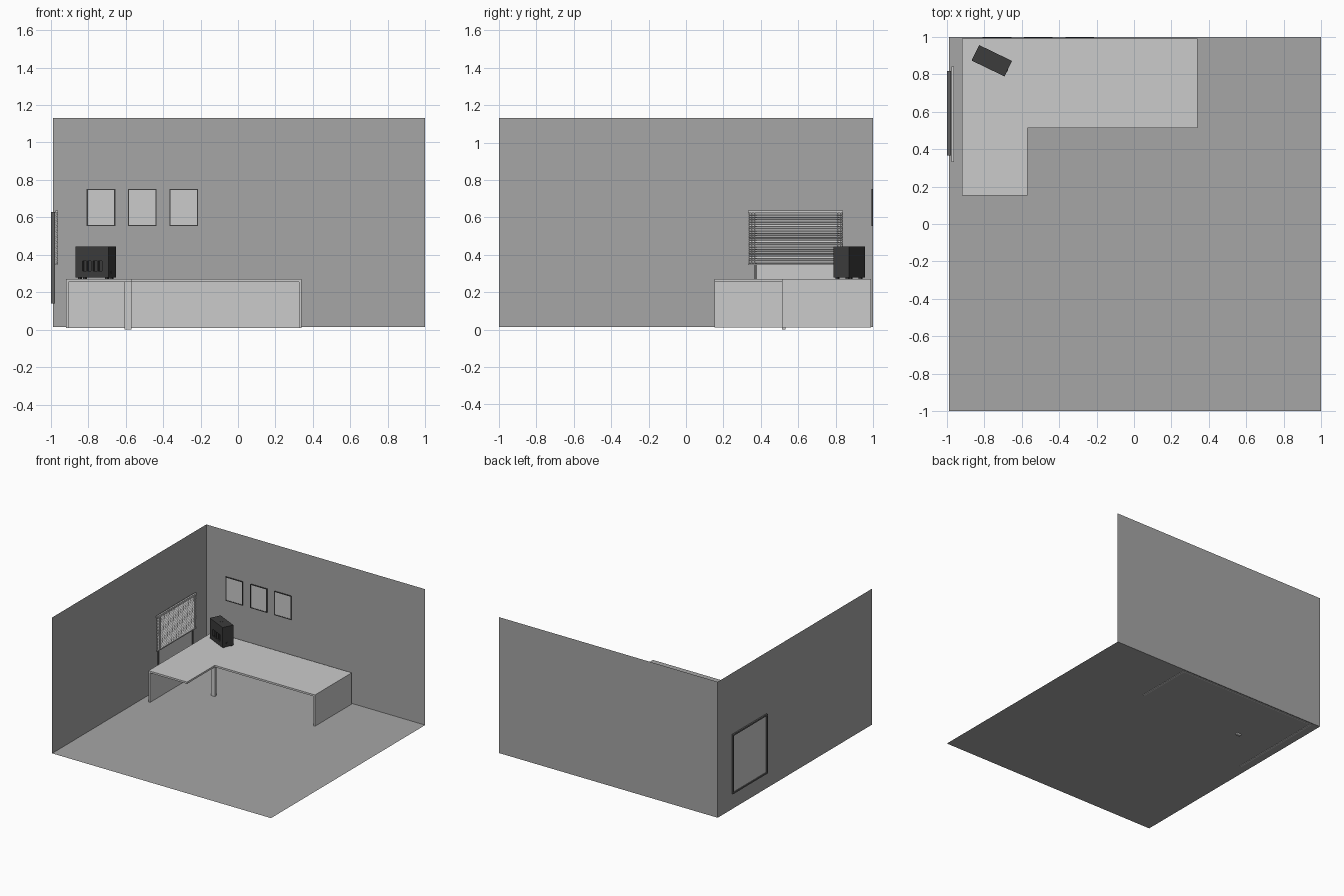
import bpy, bmesh
from math import radians
from mathutils import Matrix

if "Cube" in bpy.data.objects:
    bpy.data.objects.remove(bpy.data.objects["Cube"])


def mat(name, v):
    m = bpy.data.materials.new(name)
    m.diffuse_color = (v, v, v, 1)
    m.use_nodes = True
    m.node_tree.nodes["Principled BSDF"].inputs["Base Color"].default_value = m.diffuse_color
    return m


ROOM, DARK, BLACK = mat("room_grey", 0.38), mat("dark_grey", 0.12), mat("black", 0.045)


def finish(name, bm, m=None):
    me = bpy.data.meshes.new(name)
    bm.to_mesh(me)
    bm.free()
    ob = bpy.data.objects.new(name, me)
    bpy.context.collection.objects.link(ob)
    if m:
        me.materials.append(m)
    return ob


def add_box(bm, x0, x1, y0, y1, z0, z1, rot=None):
    c = Matrix.Translation(((x0 + x1) / 2, (y0 + y1) / 2, (z0 + z1) / 2))
    s = Matrix.Diagonal((x1 - x0, y1 - y0, z1 - z0, 1))
    bmesh.ops.create_cube(bm, size=1, matrix=c @ (rot or Matrix()) @ s)


def boxes(name, dims, m=None):
    bm = bmesh.new()
    for d in dims:
        add_box(bm, *d)
    return finish(name, bm, m)


def quad(name, pts, m):
    bm = bmesh.new()
    bm.faces.new([bm.verts.new(p) for p in pts])
    return finish(name, bm, m)


# Room: floor and two thin walls
L, Z0, Z1 = -0.988, 0.014, 1.13
quad("floor", [(L, -1, Z0), (1, -1, Z0), (1, 1, Z0), (L, 1, Z0)], ROOM)
quad("back_wall", [(L, 1, Z0), (1, 1, Z0), (1, 1, Z1), (L, 1, Z1)], ROOM)
quad("left_wall", [(L, -1, Z0), (L, 1, Z0), (L, 1, Z1), (L, -1, Z1)], ROOM)

# L-shaped desk top
bm = bmesh.new()
outline = [(-0.92, 0.153), (-0.57, 0.153), (-0.57, 0.513), (0.34, 0.513), (0.34, 0.99), (-0.92, 0.99)]
f = bm.faces.new([bm.verts.new((x, y, 0.256)) for x, y in outline])
r = bmesh.ops.extrude_face_region(bm, geom=[f])
bmesh.ops.translate(bm, vec=(0, 0, 0.015), verts=[v for v in r["geom"] if isinstance(v, bmesh.types.BMVert)])
bmesh.ops.recalc_face_normals(bm, faces=bm.faces)
finish("desk_top", bm)

# Desk supports
boxes("desk_left_panel", [(-0.92, -0.906, 0.153, 0.99, 0.01, 0.256)])
boxes("desk_right_panel", [(0.326, 0.34, 0.513, 0.99, 0.01, 0.256)])
boxes("desk_back_panel", [(-0.906, 0.326, 0.976, 0.99, 0.01, 0.256)])
boxes("desk_corner_post", [(-0.606, -0.57, 0.513, 0.532, 0, 0.256)])

# Three framed pictures on the back wall
for i in range(3):
    x0 = -0.808 + i * 0.221
    x1, z0, z1, t = x0 + 0.153, 0.554, 0.751, 0.006
    boxes(f"picture_frame_{i+1}", [
        (x0, x1, 0.993, 0.9995, z0, z0 + t), (x0, x1, 0.993, 0.9995, z1 - t, z1),
        (x0, x0 + t, 0.993, 0.9995, z0 + t, z1 - t), (x1 - t, x1, 0.993, 0.9995, z0 + t, z1 - t)], BLACK)
    boxes(f"picture_{i+1}", [(x0 + t, x1 - t, 0.996, 0.9995, z0 + t, z1 - t)])

# Window frame through the left wall, with pane
y0, y1, z0, z1, t = 0.367, 0.817, 0.14, 0.628, 0.012
X = (-1.0, -0.978)
boxes("window_frame", [
    (*X, y0, y1, z0, z0 + t), (*X, y0, y1, z1 - t, z1),
    (*X, y0, y0 + t, z0 + t, z1 - t), (*X, y1 - t, y1, z0 + t, z1 - t)], DARK)
boxes("window_pane", [(-0.993, -0.983, y0 + t, y1 - t, z0 + t, z1 - t)])

# Blind: rails, tilted slats, cords
boxes("blind_rails", [(-0.976, -0.962, 0.332, 0.84, 0.622, 0.636),
                      (-0.975, -0.963, 0.332, 0.84, 0.346, 0.354)])
bm = bmesh.new()
tilt = Matrix.Rotation(radians(40), 4, 'Y')
for i in range(22):
    z = 0.36 + i * 0.0122
    add_box(bm, -0.976, -0.962, 0.336, 0.836, z, z + 0.0015, tilt)
finish("blind_slats", bm)
boxes("blind_cords", [(-0.964, -0.962, y, y + 0.003, 0.35, 0.625) for y in (0.35, 0.365, 0.81, 0.825)])

# Small appliance, turned on the desk
place = Matrix.Translation((-0.7595, 0.872, 0.278)) @ Matrix.Rotation(radians(-25.8), 4, 'Z')
W, D, H = 0.0975, 0.046, 0.165
body = boxes("appliance_body", [(-W, W, -D, D, 0, H)], BLACK)
parts = [body]
parts.append(boxes("appliance_feet", [(x - 0.008, x + 0.008, y - 0.008, y + 0.008, -0.007, 0)
                                      for x in (-0.08, 0.08) for y in (-0.03, 0.03)], BLACK))
# two recessed front bays
cut = boxes("bay_cutter", [(x - 0.026, x + 0.026, -D - 0.01, -D + 0.02, 0.035, 0.09) for x in (-0.032, 0.032)], BLACK)
cut.hide_render = True
cut.hide_viewport = True
mod = body.modifiers.new("bays", 'BOOLEAN')
mod.object, mod.operation, mod.solver = cut, 'DIFFERENCE', 'EXACT'
parts.append(cut)
parts.append(boxes("bay_bars", [(x - 0.002, x + 0.002, -D + 0.004, -D + 0.02, 0.035, 0.09)
                                for x in (-0.032, 0.032)], BLACK))
parts.append(boxes("side_switch", [(W, W + 0.002, -0.015, -0.003, 0.022, 0.036)], BLACK))
# low round cap on top
bm = bmesh.new()
bmesh.ops.create_cone(bm, cap_ends=True, segments=24, radius1=0.012, radius2=0.012, depth=0.003,
                      matrix=Matrix.Translation((0, 0, H + 0.0005)))
parts.append(finish("top_cap", bm, BLACK))
for p in parts:
    p.matrix_world = place
